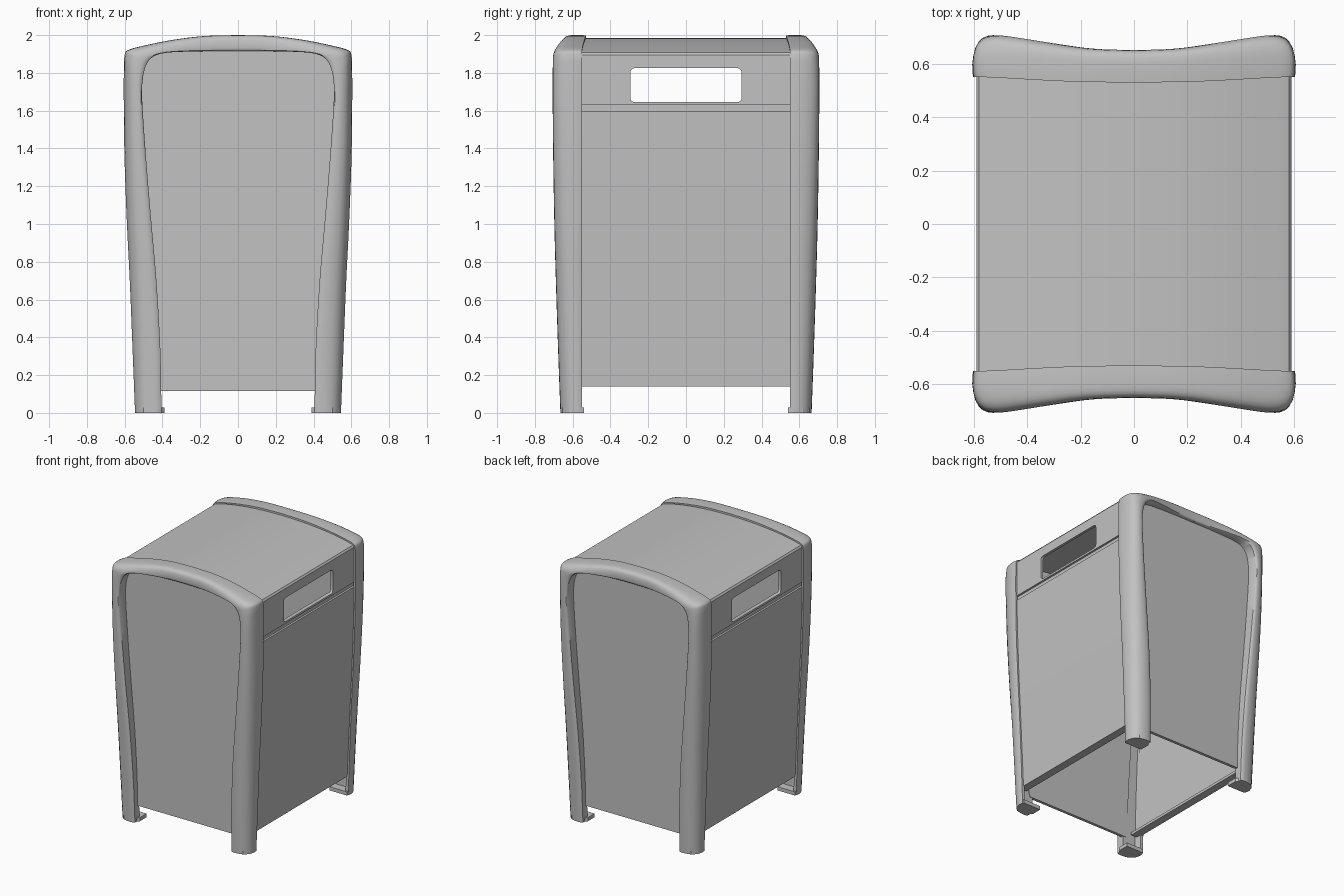
import bpy, bmesh, math
from mathutils import Vector

cube = bpy.data.objects.get("Cube")
if cube:
    bpy.data.objects.remove(cube, do_unlink=True)

grey = bpy.data.materials.new("light_grey_metal")
grey.use_nodes = True
colour = (0.54, 0.54, 0.54, 1)
grey.diffuse_color = colour
grey.node_tree.nodes["Principled BSDF"].inputs["Base Color"].default_value = colour


def shade(obj, angle):
    bpy.ops.object.select_all(action="DESELECT")
    obj.select_set(True)
    bpy.context.view_layer.objects.active = obj
    bpy.ops.object.shade_smooth_by_angle(angle=math.radians(angle))


def loft(name, rings, angle=30):
    """Skin equal-length closed rings and cap both ends."""
    bm = bmesh.new()
    loops = [[bm.verts.new(p) for p in ring] for ring in rings]
    n = len(loops[0])
    for a, b in zip(loops, loops[1:]):
        for i in range(n):
            j = (i + 1) % n
            bm.faces.new((a[i], a[j], b[j], b[i]))
    bm.faces.new(loops[0])
    bm.faces.new(loops[-1])
    bmesh.ops.recalc_face_normals(bm, faces=bm.faces)
    mesh = bpy.data.meshes.new(name)
    bm.to_mesh(mesh)
    bm.free()
    mesh.materials.append(grey)
    obj = bpy.data.objects.new(name, mesh)
    bpy.context.collection.objects.link(obj)
    shade(obj, angle)
    return obj


def prism(name, outline, y0, y1):
    """Extrude an x-z outline along y."""
    return loft(name, [[(x, y, z) for x, z in outline] for y in (y0, y1)])


def smooth(points, steps=4):
    """Pass a spline through the points of a path."""
    pts = [Vector(p) for p in points]
    pts = [2 * pts[0] - pts[1]] + pts + [2 * pts[-1] - pts[-2]]
    out = []
    for a, b, c, d in zip(pts, pts[1:], pts[2:], pts[3:]):
        for k in range(steps):
            t = k / steps
            out.append(0.5 * (2 * b + (c - a) * t + (2 * a - 5 * b + 4 * c - d) * t * t
                              + (3 * b - a - 3 * c + d) * t ** 3))
    return out + [pts[-2]]


# End frame stations, foot to crown: inner x, z, outer x, z, front, back, boxiness
half = [
    (.405, 0, .545, 0, .665, .55, 0),
    (.411, .33, .558, .33, .677, .55, 0),
    (.432, .7, .573, .7, .689, .55, 0),
    (.458, 1.0, .588, 1.0, .697, .55, 0),
    (.487, 1.35, .601, 1.35, .703, .55, 0),
    (.507, 1.65, .605, 1.68, .706, .55, 0),
    (.505, 1.76, .604, 1.82, .706, .55, .1),
    (.487, 1.84, .601, 1.89, .705, .55, .25),
    (.45, 1.885, .582, 1.921, .703, .55, .4),
    (.39, 1.905, .49, 1.946, .693, .546, .6),
    (.29, 1.912, .35, 1.974, .676, .538, .85),
    (.15, 1.915, .18, 1.995, .656, .531, 1),
    (0, 1.915, 0, 2.0, .65, .53, 1),
]
stations = smooth([Vector(s) for s in half])
full = [(1, s) for s in stations] + [(-1, s) for s in reversed(stations[:-1])]

# Sections: fraction across the frame, fraction of depth from back to front
round_section = [(0, .45), (0, .93), (.06, .98), (.2, 1), (.4, .985), (.6, .93), (.75, .84),
                 (.88, .69), (.96, .5), (1, .3), (.99, .1), (.96, 0), (.8, 0), (.77, .45)]
boxy_section = [(0, .45), (0, .93), (.06, .98), (.2, 1), (.45, 1), (.68, .98), (.83, .94),
                (.93, .86), (.98, .76), (1, .6), (1, .2), (.98, 0), (.8, 0), (.77, .45)]


def frame_ring(mirror, s, side):
    ix, iz, ox, oz, front, back, boxy = s
    ring = []
    for r, b in zip(round_section, boxy_section):
        t, d = Vector(r).lerp(Vector(b), boxy)
        ring.append((mirror * (ix + (ox - ix) * t), side * (back + (front - back) * d),
                     iz + (oz - iz) * t))
    return ring


# End panel outline just behind the frame's inner edge
rim = [(m * (s[0] + .25 * (s[2] - s[0])), s[1] + .25 * (s[3] - s[1])) for m, s in full]
rim = [p for p in rim if p[1] > .12]
rim = [(.43, .115)] + rim + [(-.43, .115)]

for side, end in ((-1, "front"), (1, "back")):
    loft(end + "_frame", [frame_ring(m, s, side) for m, s in full], 40)
    prism(end + "_panel", rim, side * .6, side * .622)
    # Foot plates closing the hollow legs
    for m, hand in ((1, "left"), (-1, "right")):
        foot = [(.39, .54), (.535, .54), (.545, .58), (.535, .62), (.50, .655), (.43, .66), (.39, .62)]
        loft(f"{end}_{hand}_foot",
             [[(m * x, side * y, z) for x, y in foot] for z in (0, .028)])

# Hood: curved roof with upper side panels
roof = smooth([(0, 1.985), (.15, 1.98), (.3, 1.964), (.45, 1.937), (.56, 1.914)])
outer = [tuple(p) for p in roof] + [(.58, 1.908), (.59, 1.895), (.59, 1.63)]
inner = [(.57, 1.63), (.57, 1.89)] + [(p.x * .98, p.y - .022) for p in reversed(roof)]
right_outer = [(-x, z) for x, z in reversed(outer[1:])]
right_inner = [(-x, z) for x, z in reversed(inner[:-1])]
hood = prism("hood", outer + inner + right_inner + right_outer, -.59, .59)

# Rounded slot cut through both sides of the hood
corner = .022
slot = []
for cy, cz, start in ((.272, 1.803, 0), (-.272, 1.803, 90), (-.272, 1.667, 180), (.272, 1.667, 270)):
    for k in range(5):
        a = math.radians(start + k * 22.5)
        slot.append((cy + corner * math.cos(a), cz + corner * math.sin(a)))
cutter = loft("slot_cutter", [[(x, y, z) for y, z in slot] for x in (-.8, .8)])
cutter.hide_render = True
cut = hood.modifiers.new("slot", "BOOLEAN")
cut.object = cutter
cut.solver = "EXACT"
bpy.context.view_layer.objects.active = hood
bpy.ops.object.modifier_apply(modifier=cut.name)
bpy.data.objects.remove(cutter, do_unlink=True)
shade(hood, 25)

# Lower side panels with a folded bottom lip, and the recessed strip behind the seam
edge = [(.531, .14), (.543, .4), (.557, .7), (.572, 1.0), (.585, 1.35), (.59, 1.595)]
for m, hand in ((1, "left"), (-1, "right")):
    inside = [(x - .02, z) for x, z in reversed(edge[1:])]
    lip = [(.513, .16), (.47, .16), (.47, .14)]
    prism(hand + "_side_panel", [(m * x, z) for x, z in edge + inside + lip], -.59, .59)
    strip = [(.56, 1.56), (.575, 1.56), (.575, 1.645), (.56, 1.645)]
    prism(hand + "_seam_strip", [(m * x, z) for x, z in strip], -.59, .59)
